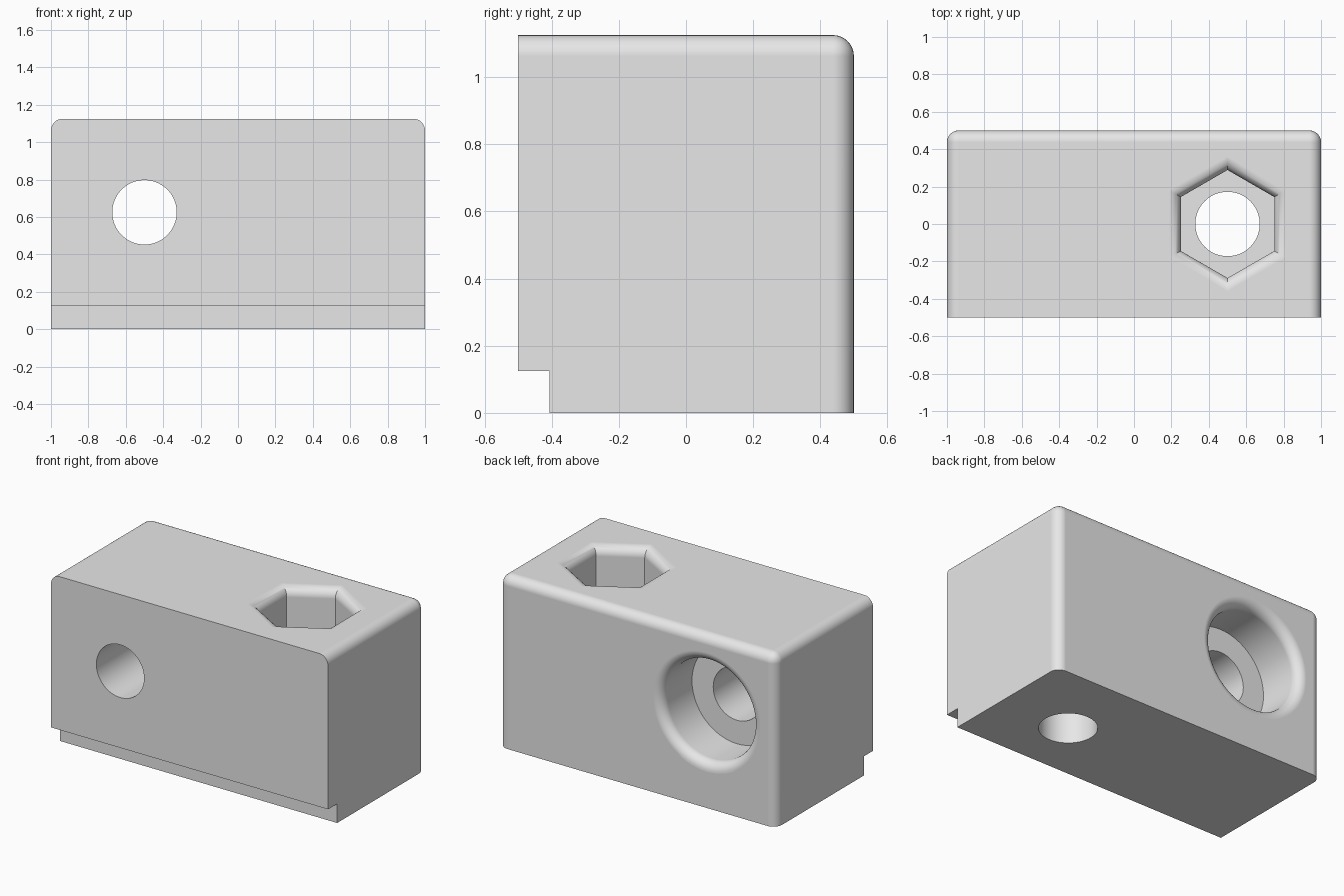
import bpy, bmesh
from math import pi, cos, sin
from mathutils import Matrix

cube = bpy.data.objects.get("Cube")
if cube:
    bpy.data.objects.remove(cube, do_unlink=True)

HEIGHT = 1.125
FILLET = 0.0625
STEPS = 8

grey = bpy.data.materials.new("plain grey")
grey.use_nodes = True
grey.diffuse_color = (0.8, 0.8, 0.8, 1)
grey.node_tree.nodes["Principled BSDF"].inputs["Base Color"].default_value = (0.8, 0.8, 0.8, 1)


def make_object(name, bm):
    bmesh.ops.recalc_face_normals(bm, faces=bm.faces)
    mesh = bpy.data.meshes.new(name)
    bm.to_mesh(mesh)
    bm.free()
    mesh.materials.append(grey)
    obj = bpy.data.objects.new(name, mesh)
    bpy.context.collection.objects.link(obj)
    return obj


def lofted_cutter(name, profile, sides, matrix):
    """Stack of regular polygons; profile holds (flat radius, height)."""
    bm = bmesh.new()
    rings = []
    for radius, z in profile:
        r = radius / cos(pi / sides)
        rings.append([bm.verts.new((r * cos(pi / 2 + 2 * pi * i / sides),
                                    r * sin(pi / 2 + 2 * pi * i / sides), z))
                      for i in range(sides)])
    for low, high in zip(rings, rings[1:]):
        for i in range(sides):
            j = (i + 1) % sides
            bm.faces.new((low[i], low[j], high[j], high[i]))
    bm.faces.new(rings[0])
    bm.faces.new(rings[-1])
    bm.transform(matrix)
    obj = make_object(name, bm)
    obj.hide_render = True
    return obj


def pocket_profile(radius, depth):
    """Straight pocket whose mouth, at height 0, flares out in a rounded lip."""
    lip = [(radius + FILLET * (1 - cos(t)), -FILLET * (1 - sin(t)))
           for t in (pi / 2 * i / STEPS for i in range(STEPS + 1))]
    return [(radius, -depth)] + lip + [(radius + FILLET, 0.1)]


# Block: stepped side profile extruded across the width
bm = bmesh.new()
side = [(-0.406, 0), (0.5, 0), (0.5, HEIGHT), (-0.5, HEIGHT), (-0.5, 0.125), (-0.406, 0.125)]
face = bm.faces.new([bm.verts.new((-1, y, z)) for y, z in side])
extruded = bmesh.ops.extrude_face_region(bm, geom=[face])
bmesh.ops.translate(bm, vec=(2, 0, 0),
                    verts=[v for v in extruded["geom"] if isinstance(v, bmesh.types.BMVert)])
bmesh.ops.recalc_face_normals(bm, faces=bm.faces)


# Round the top side edges, the top back edge and the upright back edges
def is_rounded(edge):
    a, b = (v.co for v in edge.verts)
    on_top = min(a.z, b.z) > HEIGHT - 0.01
    at_front = max(a.y, b.y) < -0.49
    upright_back = min(a.y, b.y) > 0.49 and abs(a.z - b.z) > 1
    return (on_top and not at_front) or upright_back


bmesh.ops.bevel(bm, geom=[e for e in bm.edges if is_rounded(e)], offset=FILLET,
                segments=STEPS, profile=0.5, affect='EDGES')
block = make_object("mounting_block", bm)

# Holes: upright bolt hole with nut pocket, and cross hole with round counterbore
top = Matrix.Translation((0.5, 0, HEIGHT))
back = Matrix.Translation((-0.5, 0.5, 0.625)) @ Matrix.Rotation(-pi / 2, 4, 'X')
bore = [(0.172, -1.5), (0.172, -0.2)]
cutters = [
    lofted_cutter("nut_pocket_cutter", pocket_profile(0.25, 0.3125), 6, top),
    lofted_cutter("upright_hole_cutter", bore, 64, top),
    lofted_cutter("counterbore_cutter", pocket_profile(0.325, 0.3125), 64, back),
    lofted_cutter("cross_hole_cutter", bore, 64, back),
]

bpy.ops.object.select_all(action='DESELECT')
bpy.context.view_layer.objects.active = block
block.select_set(True)
for cutter in cutters:
    cut = block.modifiers.new(cutter.name, 'BOOLEAN')
    cut.operation = 'DIFFERENCE'
    cut.solver = 'EXACT'
    cut.object = cutter
    bpy.ops.object.modifier_apply(modifier=cut.name)
    bpy.data.objects.remove(cutter, do_unlink=True)

# Smooth rounded surfaces, crisp corners and flat faces
bpy.ops.object.shade_smooth_by_angle(angle=pi / 6)
weighted = block.modifiers.new("flat face normals", 'WEIGHTED_NORMAL')
weighted.keep_sharp = True
